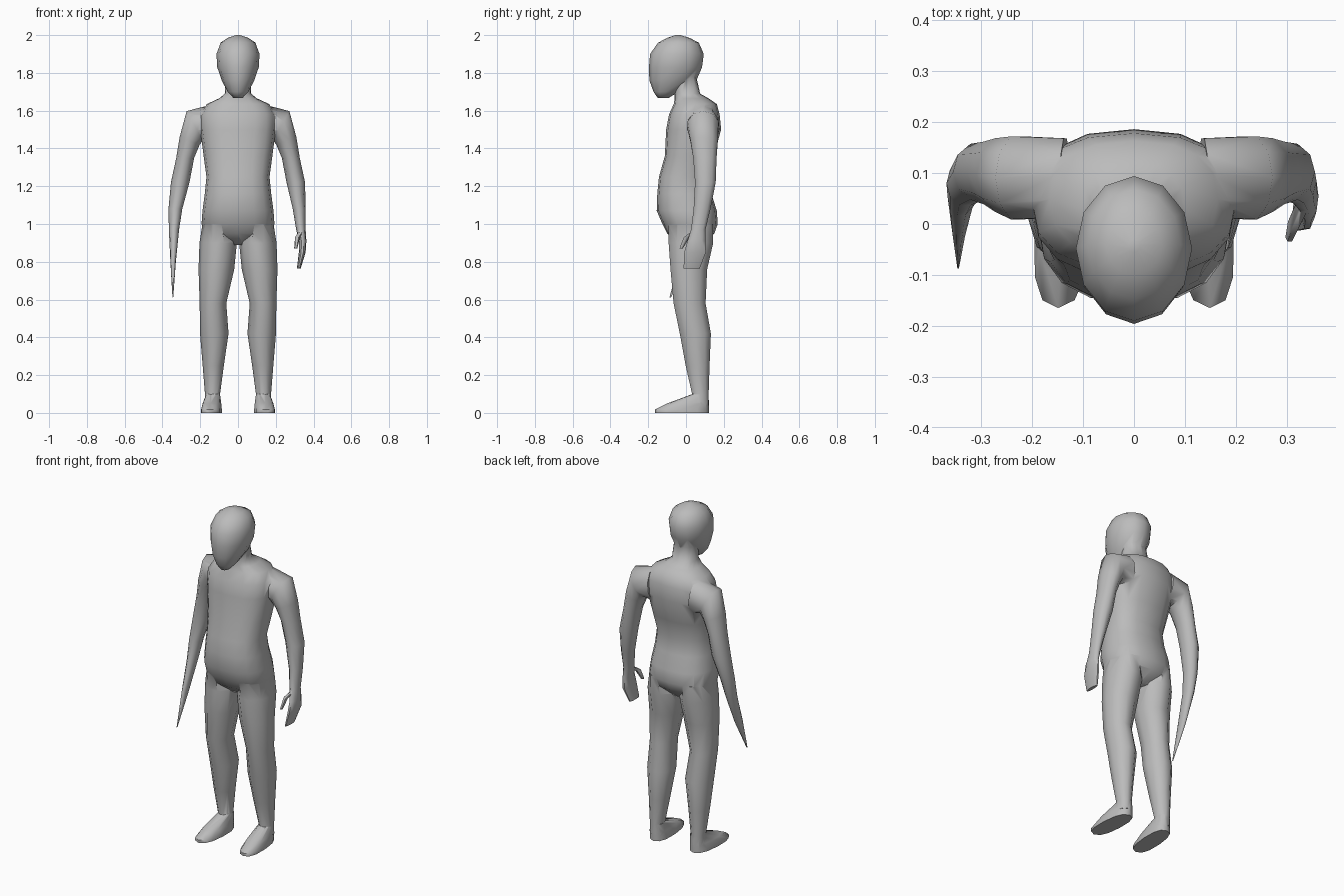
import bpy, bmesh, math

skin = bpy.data.materials.new("matte grey")
skin.diffuse_color = (0.5, 0.5, 0.5, 1)


def loft(name, rings, sides=10, power=1.0, flip=1):
    """Skin horizontal rings (z, x0, x1, y0, y1[, rise at x1]); flip=-1 mirrors in x."""
    bm = bmesh.new()
    loops = []
    for z, x0, x1, y0, y1, *rise in rings:
        loop = []
        for i in range(sides):
            a = 2 * math.pi * i / sides
            c, s = (math.copysign(abs(v) ** power, v) for v in (math.cos(a), math.sin(a)))
            x = (x0 + x1) / 2 + (x1 - x0) / 2 * c
            y = (y0 + y1) / 2 + (y1 - y0) / 2 * s
            loop.append(bm.verts.new((flip * x, y, z + (rise[0] * c if rise else 0))))
        loops.append(loop)
    for a, b in zip(loops, loops[1:]):
        for i in range(sides):
            j = (i + 1) % sides
            bm.faces.new((a[i], a[j], b[j], b[i]))
    bm.faces.new(loops[0])
    bm.faces.new(loops[-1])
    bmesh.ops.recalc_face_normals(bm, faces=bm.faces)
    mesh = bpy.data.meshes.new(name)
    bm.to_mesh(mesh)
    bm.free()
    mesh.materials.append(skin)
    ob = bpy.data.objects.new(name, mesh)
    bpy.context.collection.objects.link(ob)
    return ob


# Torso from crotch to neck
body = loft("body", [
    (0.89, -0.05, 0.05, -0.03, 0.09),
    (0.95, -0.17, 0.17, -0.10, 0.15),
    (1.00, -0.193, 0.193, -0.125, 0.168),
    (1.07, -0.188, 0.188, -0.155, 0.163),
    (1.16, -0.176, 0.176, -0.152, 0.135),
    (1.25, -0.167, 0.167, -0.143, 0.122),
    (1.36, -0.182, 0.182, -0.112, 0.147),
    (1.50, -0.20, 0.20, -0.105, 0.186),
    (1.58, -0.20, 0.20, -0.09, 0.178),
    (1.635, -0.165, 0.165, -0.065, 0.163),
    (1.665, -0.10, 0.10, -0.06, 0.12),
    (1.69, -0.07, 0.07, -0.06, 0.075),
    (1.80, -0.065, 0.065, -0.06, 0.05),
], sides=16, power=0.82)

# Head, chin to crown
parts = [loft("head", [
    (1.668, -0.025, 0.025, -0.15, -0.09),
    (1.70, -0.055, 0.055, -0.172, -0.04),
    (1.76, -0.086, 0.086, -0.194, 0.055),
    (1.83, -0.110, 0.110, -0.196, 0.085),
    (1.90, -0.114, 0.114, -0.19, 0.094),
    (1.96, -0.092, 0.092, -0.148, 0.068),
    (1.985, -0.055, 0.055, -0.10, 0.02),
    (2.0, -0.012, 0.012, -0.055, -0.03),
], sides=12)]

# Legs and feet
for side, flip in (("left", 1), ("right", -1)):
    parts.append(loft(side + "_leg", [
        (1.00, 0.03, 0.188, -0.10, 0.15),
        (0.90, 0.006, 0.204, -0.098, 0.15),
        (0.76, 0.02, 0.209, -0.087, 0.117),
        (0.58, 0.062, 0.203, -0.07, 0.108),
        (0.42, 0.05, 0.201, -0.037, 0.136),
        (0.25, 0.075, 0.187, -0.005, 0.128),
        (0.10, 0.095, 0.175, 0.03, 0.122),
        (0.04, 0.09, 0.178, 0.02, 0.122),
    ], flip=flip))
    foot = loft(side + "_foot", [
        (0.0, 0.083, 0.193, -0.163, 0.122),
        (0.018, 0.083, 0.193, -0.165, 0.122),
        (0.05, 0.088, 0.187, -0.10, 0.122),
        (0.10, 0.099, 0.171, 0.035, 0.118),
    ], sides=12, power=0.8, flip=flip)
    for v in foot.data.vertices:  # toes turn slightly outward
        v.co.x += flip * 0.06 * (0.02 - v.co.y)
    parts.append(foot)

# Upper arms match; the left ends in a hand, the right in a long spike
upper = [
    (1.53, 0.125, 0.145, 0.01, 0.172, 0.10),
    (1.52, 0.185, 0.272, 0.005, 0.176, 0.078),
    (1.44, 0.203, 0.309, 0.02, 0.172, 0.02),
    (1.35, 0.232, 0.327, 0.035, 0.165),
    (1.22, 0.257, 0.355, 0.045, 0.16),
]
parts.append(loft("left_arm", upper + [
    (1.08, 0.29, 0.358, 0.038, 0.132),
    (0.97, 0.308, 0.358, 0.025, 0.105),
    (0.91, 0.322, 0.362, 0.005, 0.105),
    (0.85, 0.322, 0.358, -0.012, 0.108),
    (0.765, 0.312, 0.332, -0.015, 0.075),
]))
parts.append(loft("left_thumb", [
    (0.955, 0.318, 0.345, 0.02, 0.06),
    (0.93, 0.302, 0.328, -0.014, 0.022),
    (0.87, 0.297, 0.314, -0.036, -0.016),
], sides=6))
parts.append(loft("right_arm", upper + [
    (1.08, 0.295, 0.368, 0.035, 0.125),
    (0.97, 0.312, 0.366, 0.015, 0.095),
    (0.80, 0.329, 0.358, -0.038, 0.025),
    (0.61, 0.343, 0.347, -0.088, -0.08),
], flip=-1))

# Fuse everything into one skin
for part in parts:
    union = body.modifiers.new(part.name, "BOOLEAN")
    union.operation = "UNION"
    union.solver = "EXACT"
    union.object = part
bpy.context.view_layer.objects.active = body
body.select_set(True)
for m in list(body.modifiers):
    bpy.ops.object.modifier_apply(modifier=m.name)
for part in parts:
    bpy.data.objects.remove(part)
bpy.ops.object.shade_smooth_by_angle(angle=math.radians(60))
